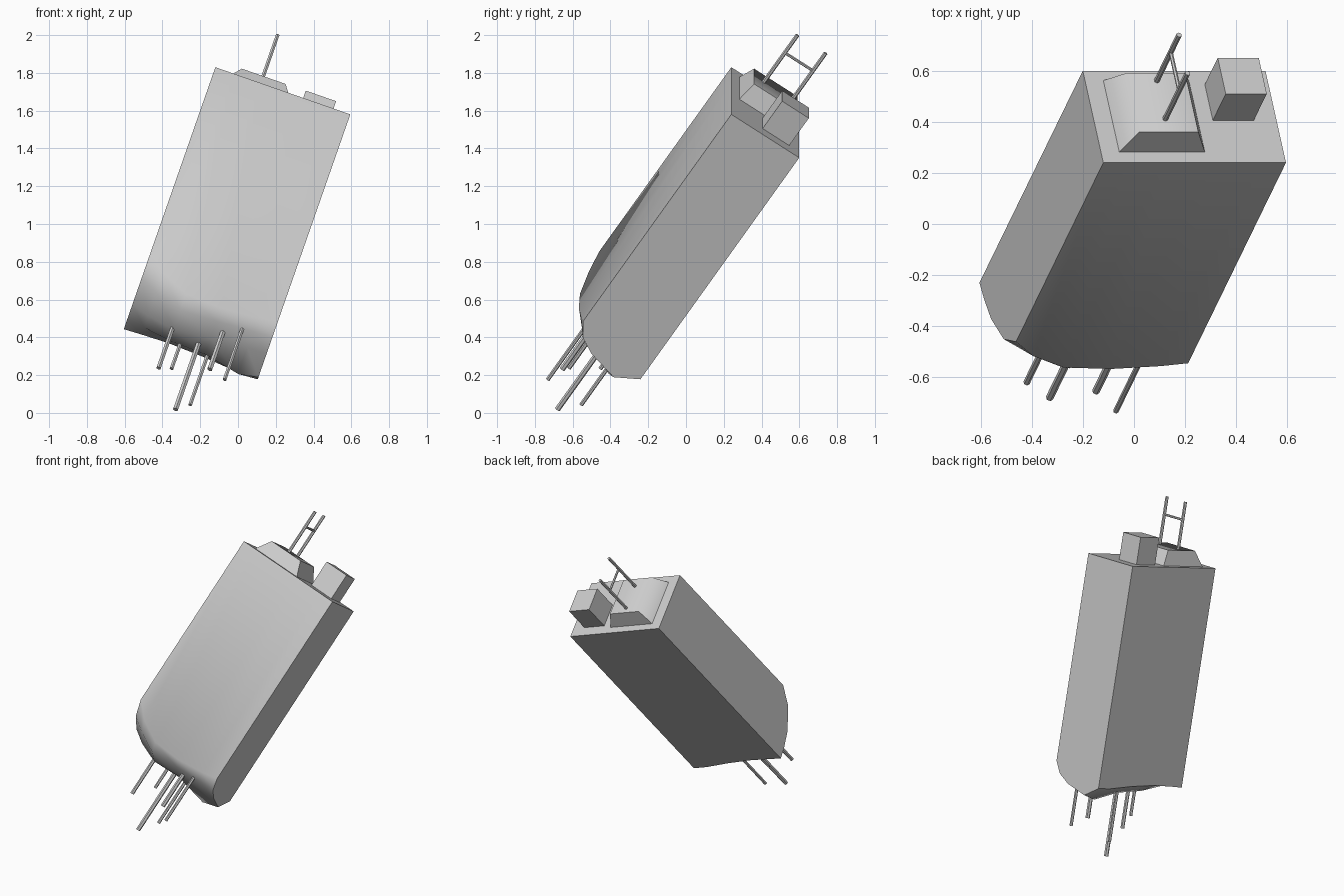
import bpy
import bmesh
from mathutils import Matrix, Vector

cube = bpy.data.objects.get("Cube")
if cube:
    bpy.data.objects.remove(cube, do_unlink=True)

grey = bpy.data.materials.new("plain_grey")
grey.use_nodes = True
colour = (0.6, 0.6, 0.6, 1)
grey.diffuse_color = colour
grey.node_tree.nodes["Principled BSDF"].inputs["Base Color"].default_value = colour

# Tilted frame: origin at the roof's front right corner, x along the front, y to the back, z up the tower
ax = Vector((0.944, 0, -0.33)).normalized()
ay = Vector((-0.184, 0.829, -0.53))
ay = (ay - ax * ay.dot(ax)).normalized()
az = ax.cross(ay)
frame = Matrix.Translation((-0.12, 0.24, 1.83)) @ Matrix((ax, ay, az)).transposed().to_4x4()

WIDTH, DEPTH = 0.757, 0.434


def finish(name, bm, smooth=None):
    bmesh.ops.recalc_face_normals(bm, faces=bm.faces)
    mesh = bpy.data.meshes.new(name)
    bm.to_mesh(mesh)
    bm.free()
    mesh.materials.append(grey)
    ob = bpy.data.objects.new(name, mesh)
    bpy.context.collection.objects.link(ob)
    ob.matrix_world = frame
    if smooth:
        bpy.ops.object.select_all(action="DESELECT")
        ob.select_set(True)
        bpy.context.view_layer.objects.active = ob
        bpy.ops.object.shade_smooth_by_angle(angle=smooth)
    return ob


def loft(name, rings, smooth=None):
    bm = bmesh.new()
    rows = [[bm.verts.new(p) for p in ring] for ring in rings]
    n = len(rows[0])
    for a, b in zip(rows, rows[1:]):
        for i in range(n):
            j = (i + 1) % n
            bm.faces.new((a[i], a[j], b[j], b[i]))
    bm.faces.new(rows[0])
    bm.faces.new(rows[-1])
    return finish(name, bm, smooth)


def rect(x0, x1, y0, y1, z):
    return [(x0, y0, z), (x1, y0, z), (x1, y1, z), (x0, y1, z)]


def rod(name, start, end, radius, sides):
    a, b = Vector(start), Vector(end)
    bm = bmesh.new()
    turn = (b - a).to_track_quat("Z", "Y").to_matrix().to_4x4()
    bmesh.ops.create_cone(bm, cap_ends=True, segments=sides, radius1=radius, radius2=radius,
                          depth=(b - a).length, matrix=Matrix.Translation((a + b) / 2) @ turn)
    return finish(name, bm)


# Tower body: side profiles (back distance, drop) of the rounded broken foot, lofted across the width
foot = {
    0.0: [(0, 1.25), (0.09, 1.365), (0.24, 1.445), (0.35, 1.47), (DEPTH, 1.48)],
    0.1: [(0, 1.35), (0.08, 1.43), (0.21, 1.5), (0.34, 1.49), (DEPTH, 1.475)],
    0.25: [(0, 1.43), (0.06, 1.5), (0.18, 1.55), (0.32, 1.53), (DEPTH, 1.47)],
    0.45: [(0, 1.44), (0.06, 1.49), (0.16, 1.54), (0.3, 1.55), (DEPTH, 1.48)],
    0.65: [(0, 1.42), (0.05, 1.48), (0.14, 1.53), (0.3, 1.6), (DEPTH, 1.5)],
    WIDTH: [(0, 1.4), (0.05, 1.477), (0.14, 1.527), (0.31, 1.57), (DEPTH, 1.5)],
}
loft("tower_body", [[(x, 0, 0)] + [(x, y, -t) for y, t in pts] + [(x, DEPTH, 0)]
                    for x, pts in foot.items()], smooth=0.9)

# Roof housing with sloped sides, and the square chimney
loft("roof_housing", [rect(0.073, 0.433, 0.05, 0.39, -0.005),
                      rect(0.135, 0.38, 0.078, 0.355, 0.1)], smooth=1.08)
loft("chimney", [rect(0.493, 0.663, 0.2, 0.37, -0.005), rect(0.493, 0.663, 0.2, 0.37, 0.185)])

# Antenna: two masts and a crossbar
for label, y in (("front", 0.139), ("back", 0.319)):
    rod(label + "_mast", (0.255, y, 0.08), (0.255, y, 0.42), 0.011, 6)
rod("mast_crossbar", (0.255, 0.139, 0.3), (0.255, 0.319, 0.3), 0.008, 6)

# Bare rods hanging from the foot: across, back, drop, radius
rods = [(0.242, 0.185, 1.81, 0.013), (0.308, 0.313, 1.7, 0.011), (0.399, 0.235, 1.99, 0.015),
        (0.464, 0.312, 1.88, 0.011), (0.5, 0.11, 1.76, 0.015), (0.592, 0.061, 1.825, 0.011)]
for i, (x, y, drop, r) in enumerate(rods):
    rod("hanging_rod_%d" % (i + 1), (x, y, -1.4), (x, y, -drop), r, 6)
